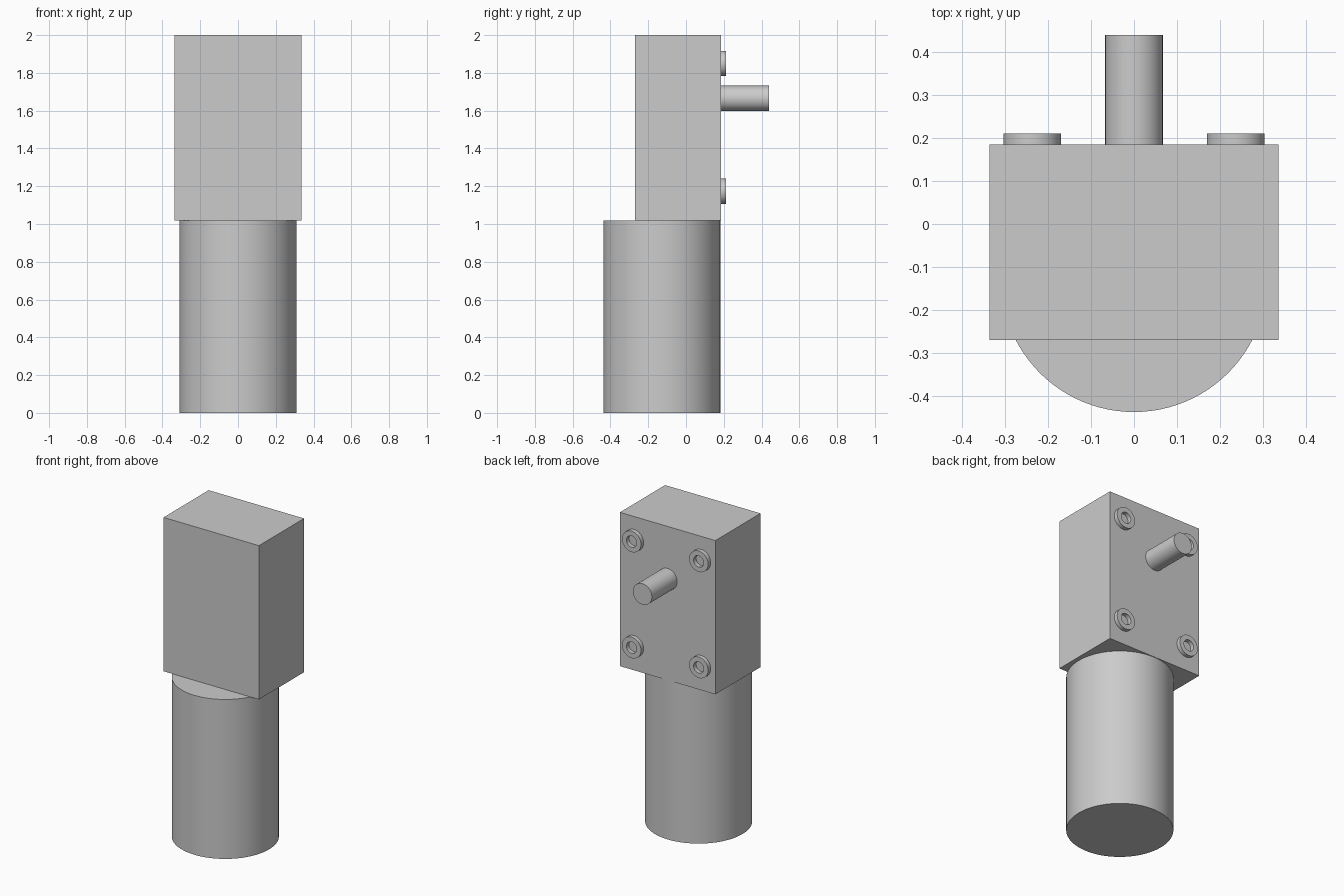
import bpy
import bmesh
import math
from mathutils import Matrix, Vector

cube = bpy.data.objects.get("Cube")
if cube:
    bpy.data.objects.remove(cube, do_unlink=True)

metal = bpy.data.materials.new("plain grey metal")
metal.use_nodes = True
grey = (0.6, 0.6, 0.6, 1)
metal.diffuse_color = grey
metal.node_tree.nodes["Principled BSDF"].inputs["Base Color"].default_value = grey

BACK = 0.185          # back face of the gearbox
SEAT = 1.018          # joint between motor and gearbox


def finish(name, bm, smooth=True):
    bmesh.ops.recalc_face_normals(bm, faces=bm.faces)
    mesh = bpy.data.meshes.new(name)
    bm.to_mesh(mesh)
    bm.free()
    mesh.materials.append(metal)
    obj = bpy.data.objects.new(name, mesh)
    bpy.context.collection.objects.link(obj)
    if smooth:
        bpy.ops.object.select_all(action="DESELECT")
        obj.select_set(True)
        bpy.context.view_layer.objects.active = obj
        bpy.ops.object.shade_smooth_by_angle(angle=math.radians(30))
    return obj


def lathe(name, profile, place, steps=64):
    """Turn a (radius, height) profile around its axis, then place it."""
    bm = bmesh.new()
    verts = [bm.verts.new((r, 0, h)) for r, h in profile]
    edges = [bm.edges.new(pair) for pair in zip(verts, verts[1:])]
    bmesh.ops.spin(bm, geom=verts + edges, cent=(0, 0, 0), axis=(0, 0, 1),
                   angle=math.tau, steps=steps, use_merge=True)
    bmesh.ops.remove_doubles(bm, verts=bm.verts, dist=0.0001)
    bmesh.ops.transform(bm, matrix=place, verts=bm.verts)
    return finish(name, bm)


def rod(radius, length):
    return [(0, 0), (radius, 0), (radius, length), (0, length)]


def on_back(x, z):
    """Placement on the gearbox back with the axis along +y."""
    return Matrix.Translation((x, BACK, z)) @ Matrix.Rotation(-math.pi / 2, 4, "X")


# Motor can
lathe("motor_can", rod(0.31, SEAT), Matrix.Translation((0, -0.128, 0)), 96)

# Gearbox block
low, high = Vector((-0.337, -0.27, SEAT)), Vector((0.337, BACK, 2))
bm = bmesh.new()
bmesh.ops.create_cube(bm, size=1)
bmesh.ops.scale(bm, vec=high - low, verts=bm.verts)
bmesh.ops.translate(bm, vec=(low + high) / 2, verts=bm.verts)
finish("gearbox", bm, smooth=False)

# Output shaft
lathe("output_shaft", rod(0.067, 0.255), on_back(0, 1.665))

# Hollow mounting bosses
ring = [(0.036, 0), (0.067, 0), (0.067, 0.026), (0.036, 0.026), (0.036, 0)]
for level, z in (("upper", 1.85), ("lower", 1.173)):
    for side, x in (("left", 0.237), ("right", -0.237)):
        lathe(f"{level}_{side}_boss", ring, on_back(x, z), 48)
